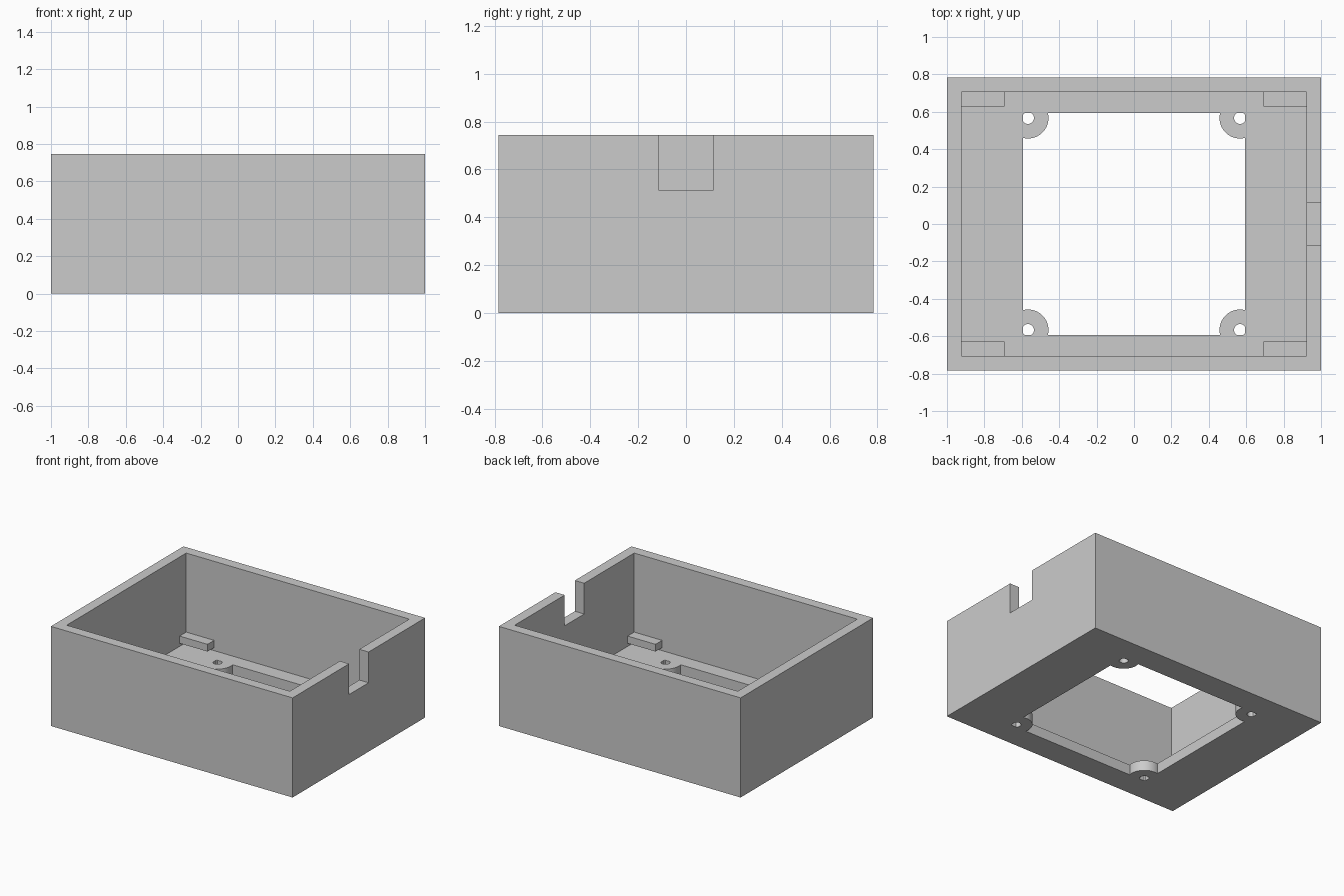
import bpy
import math

default = bpy.data.objects.get("Cube")
if default:
    bpy.data.objects.remove(default, do_unlink=True)

# Single plain grey
grey = bpy.data.materials.new("light_grey")
grey.use_nodes = True
colour = (0.6, 0.6, 0.6, 1)
grey.diffuse_color = colour
grey.node_tree.nodes["Principled BSDF"].inputs["Base Color"].default_value = colour

# Main dimensions
HX, HY, HEIGHT = 1.0, 0.783, 0.745
WALL = 0.077
FLOOR = 0.077
IX, IY = HX - WALL, HY - WALL
WINDOW = 0.593
SCREW = 0.567
CORNERS = [(sx, sy) for sx in (-1, 1) for sy in (-1, 1)]


def finish(name):
    ob = bpy.context.object
    ob.name = name
    ob.data.materials.append(grey)
    return ob


def block(name, low, high):
    """Axis-aligned box between two corners."""
    centre = [(a + b) / 2 for a, b in zip(low, high)]
    bpy.ops.mesh.primitive_cube_add(size=1, location=centre)
    bpy.context.object.scale = [abs(b - a) for a, b in zip(low, high)]
    bpy.ops.object.transform_apply(location=True, rotation=False, scale=True)
    return finish(name)


def rod(name, x, y, radius, half_height, sides):
    bpy.ops.mesh.primitive_cylinder_add(
        vertices=sides, radius=radius, depth=2 * half_height, location=(x, y, 0))
    return finish(name)


def cut(target, cutter):
    """Subtract the cutter from the target and discard it."""
    cutter.hide_render = True
    mod = target.modifiers.new("cut", 'BOOLEAN')
    mod.operation = 'DIFFERENCE'
    mod.solver = 'EXACT'
    mod.object = cutter
    bpy.ops.object.select_all(action='DESELECT')
    target.select_set(True)
    bpy.context.view_layer.objects.active = target
    bpy.ops.object.modifier_apply(modifier=mod.name)
    bpy.data.objects.remove(cutter, do_unlink=True)


# Open-topped case with a hollow interior
case = block("case", (-HX, -HY, 0), (HX, HY, HEIGHT))
cut(case, block("cavity", (-IX, -IY, FLOOR), (IX, IY, HEIGHT + 0.2)))

# Square floor opening that leaves a drilled screw boss in each corner
opening = block("opening", (-WINDOW, -WINDOW, -0.1), (WINDOW, WINDOW, 0.2))
for sx, sy in CORNERS:
    boss = rod("boss", sx * SCREW, sy * SCREW, 0.11, 0.4, 64)
    cut(boss, rod("screw_hole", sx * SCREW, sy * SCREW, 0.032, 0.5, 32))
    cut(opening, boss)
cut(case, opening)

# Cable notch in the wall on the +x side
cut(case, block("notch", (IX - 0.05, -0.115, 0.515), (HX + 0.1, 0.115, HEIGHT + 0.2)))

bpy.ops.object.select_all(action='DESELECT')
case.select_set(True)
bpy.context.view_layer.objects.active = case
bpy.ops.object.shade_smooth_by_angle(angle=math.radians(30))

# Retaining tabs on the long walls, just above the floor
for sx, sy in CORNERS:
    name = ("back" if sy > 0 else "front") + ("_left" if sx > 0 else "_right") + "_tab"
    block(name, (sx * 0.692, sy * 0.628, 0.1), (sx * IX, sy * IY, 0.154))
